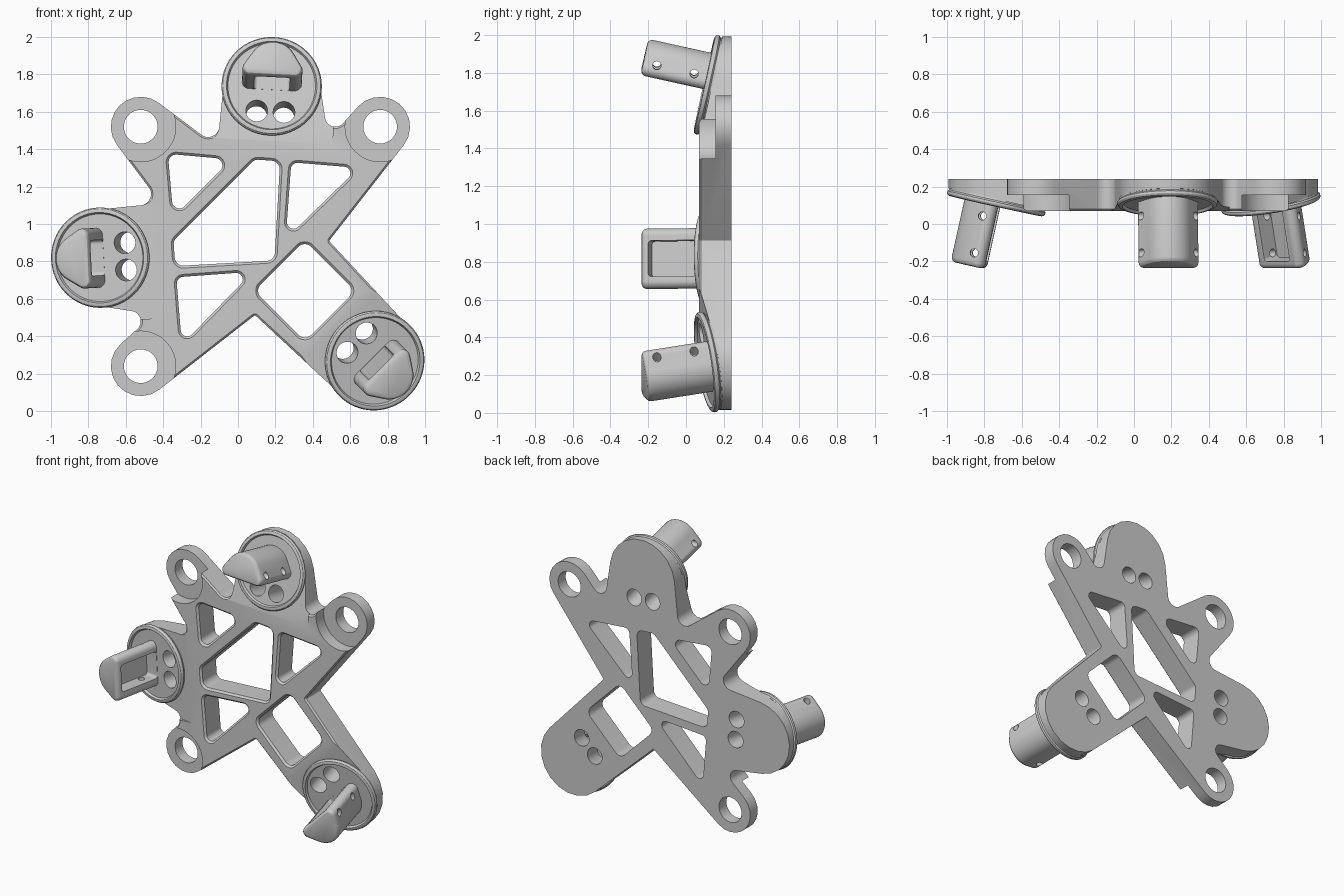
import bpy, bmesh, math
from math import sin, cos, pi
from mathutils import Matrix, Vector

if "Cube" in bpy.data.objects:
    bpy.data.objects.remove(bpy.data.objects["Cube"])

TILT = math.radians(12.5)
FRONT = Matrix.Rotation(pi / 2, 4, 'X')      # local (a, b, h) -> world (a, -h, b)


def belt(circles, grow=0.0, steps=10):
    """Counter-clockwise tangent path round circles (x, y, r); negative r is a concave fillet."""
    n, normals, out = len(circles), [], []
    for i in range(n):
        x1, y1, s1 = circles[i]
        x2, y2, s2 = circles[(i + 1) % n]
        d = Vector((x2 - x1, y2 - y1))
        a = (s1 - s2) / d.length
        u = d.normalized()
        v = a * u + math.sqrt(1 - a * a) * Vector((u.y, -u.x))
        normals.append(math.atan2(v.y, v.x))
    for i, (x, y, s) in enumerate(circles):
        a0, a1 = normals[i - 1], normals[i]
        turn = (a1 - a0) % (2 * pi) if s > 0 else -((a0 - a1) % (2 * pi))
        for k in range(steps + 1):
            a = a0 + turn * k / steps
            out.append((x + (s + grow) * cos(a), y + (s + grow) * sin(a)))
    return out


def rounded(points, r):
    """Fillet circles for a counter-clockwise sharp polygon."""
    res = []
    for i, p in enumerate(points):
        p = Vector(p)
        a = (Vector(points[i - 1]) - p).normalized()
        b = (Vector(points[(i + 1) % len(points)]) - p).normalized()
        c = p + (a + b).normalized() * r / sin(a.angle(b) / 2)
        res.append((c.x, c.y, r))
    return res


def circle(x, y, r, n=64):
    return [(x + r * cos(2 * pi * k / n), y + r * sin(2 * pi * k / n)) for k in range(n)]


def loft(name, layers, frame):
    """Closed solid through outlines of equal count at the given heights."""
    bm = bmesh.new()
    rings = [[bm.verts.new(frame @ Vector((x, y, h))) for x, y in o] for o, h in layers]
    n = len(rings[0])
    bm.faces.new(rings[0][::-1])
    bm.faces.new(rings[-1])
    for lo, hi in zip(rings, rings[1:]):
        for k in range(n):
            bm.faces.new((lo[k], lo[(k + 1) % n], hi[(k + 1) % n], hi[k]))
    bmesh.ops.recalc_face_normals(bm, faces=bm.faces)
    me = bpy.data.meshes.new(name)
    bm.to_mesh(me)
    bm.free()
    ob = bpy.data.objects.new(name, me)
    bpy.context.collection.objects.link(ob)
    return ob


def cut(ob, layers, frame):
    tool = loft("cutter", layers, frame)
    tool.hide_render = True
    m = ob.modifiers.new("cut", 'BOOLEAN')
    m.operation, m.solver, m.object = 'DIFFERENCE', 'EXACT', tool
    bpy.context.view_layer.objects.active = ob
    bpy.ops.object.modifier_apply(modifier=m.name)
    bpy.data.objects.remove(tool)


def drill(ob, x, y, r, h0, h1, frame, n=48):
    o = circle(x, y, r, n)
    cut(ob, [(o, h0), (o, h1)], frame)


def box(x0, x1, y0, y1):
    return [(x0, y0), (x1, y0), (x1, y1), (x0, y1)]


def smooth(ob):
    bpy.ops.object.select_all(action='DESELECT')
    ob.select_set(True)
    bpy.context.view_layer.objects.active = ob
    bpy.ops.object.shade_smooth_by_angle(angle=math.radians(28))


def mirror(seq):
    """Reflect across the diagonal x + z = 1, keeping the winding."""
    return [(1 - p[1], 1 - p[0], *p[2:]) for p in reversed(seq)]


# Plate: one half of the outline, mirrored on the diagonal
half = [(0.50, 0.91, -0.01), (0.76, 1.52, 0.16), (0.52, 1.575, -0.055),
        (0.18, 1.735, 0.257), (-0.16, 1.525, -0.06)]
outline = [(0.73, 0.27, 0.257)] + half + [(-0.52, 1.52, 0.16)] + mirror(half)
plate = loft("mounting_plate", [(belt(outline), -0.24), (belt(outline), -0.08),
                                (belt(outline, -0.01), -0.07)], FRONT)

# Lightening windows with chamfered front rims
side = [(0.285, 1.33), (0.255, 0.92), (0.645, 1.30)]
windows = [
    ([(0.09, 1.345), (-0.345, 0.91), (-0.335, 0.775), (0.195, 0.805), (0.225, 1.335)], 0.045),
    ([(-0.375, 1.375), (-0.345, 1.035), (-0.035, 1.345)], 0.04),
    (side, 0.035), (mirror(side), 0.035),
    ([(0.357, 0.913), (0.087, 0.643), (0.357, 0.373), (0.627, 0.643)], 0.05)]
for pts, r in windows:
    c = rounded(pts, r)
    cut(plate, [(belt(c), -0.27), (belt(c), -0.083), (belt(c, 0.033), -0.05)], FRONT)

# Ears: thinned lugs with bolt holes
for x, z in ((-0.52, 1.52), (0.76, 1.52), (-0.52, 0.24)):
    drill(plate, x, z, 0.187, -0.155, 0.0, FRONT, 72)
    drill(plate, x, z, 0.09, -0.3, 0.0, FRONT)

# Tilted pads, each with a seat disc and a hollow half-round post
for i, (x, z, ang) in enumerate(((0.18, 1.735, 87), (-0.735, 0.82, 183), (0.73, 0.27, -45))):
    out = Vector((cos(math.radians(ang)), 0, sin(math.radians(ang))))
    fwd = out * sin(TILT) + Vector((0, -cos(TILT), 0))
    rad = out * cos(TILT) + Vector((0, sin(TILT), 0))
    frame = Matrix((rad.cross(fwd), rad, fwd)).transposed().to_4x4()
    frame.translation = (x, 0.12, z)

    slab = box(-0.34, 0.34, -0.32, 0.4)
    cut(plate, [(slab, -0.014), (slab, 0.3)], frame)

    rim = ((0.258, -0.02), (0.26, -0.008), (0.268, 0.0), (0.268, 0.012), (0.262, 0.021),
           (0.252, 0.025), (0.242, 0.025), (0.234, 0.01))
    disc = loft(f"seat_disc_{i + 1}", [(circle(0, 0, r, 96), h) for r, h in rim], frame)
    for s in (-0.073, 0.073):
        drill(plate, s, -0.139, 0.058, -0.25, 0.1, frame)
        drill(disc, s, -0.139, 0.058, -0.25, 0.1, frame)
    smooth(disc)

    shape = [(-0.12, 0.02, 0.04), (0.12, 0.02, 0.04), (0, 0.04, 0.13)]
    ends = ((0, -0.01), (0, 0.34), (-0.003, 0.351), (-0.01, 0.36), (-0.022, 0.365))
    post = loft(f"post_{i + 1}", [(belt(shape, g, 16), h) for g, h in ends], frame)
    pocket = belt(rounded(box(-0.095, 0.095, 0.012, 0.325), 0.02))
    into = frame @ Matrix.Rotation(pi / 2, 4, 'X')     # local height runs toward -radial
    cut(post, [(pocket, -0.08), (pocket, 0.1)], into)
    across = frame @ Matrix.Rotation(pi / 2, 4, 'Y')   # local x runs toward -forward
    for h in (0.09, 0.292):
        drill(post, -h, 0.05, 0.022, -0.3, 0.3, across, 24)
    smooth(post)

smooth(plate)
